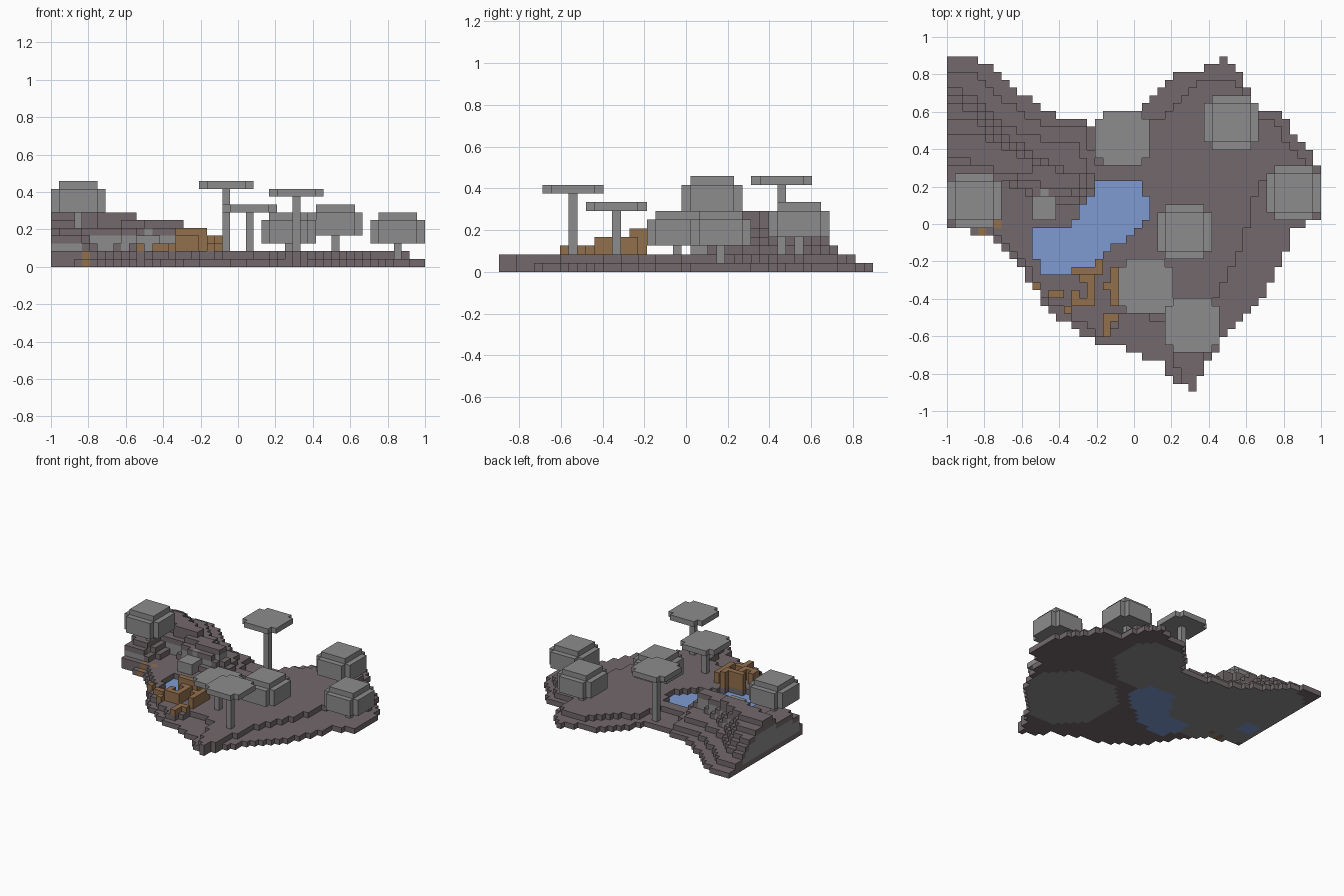
import bpy
import bmesh
import math

U = 1 / 24  # size of one block

old = bpy.data.objects.get("Cube")
if old:
    bpy.data.objects.remove(old, do_unlink=True)


def make_material(name, r, g, b):
    mat = bpy.data.materials.new(name)
    mat.use_nodes = True
    mat.diffuse_color = (r, g, b, 1)
    bsdf = next(n for n in mat.node_tree.nodes if n.type == "BSDF_PRINCIPLED")
    bsdf.inputs["Base Color"].default_value = (r, g, b, 1)
    bsdf.inputs["Roughness"].default_value = 0.9
    return mat


soil = make_material("soil taupe", .17, .14, .145)
stone = make_material("stone gray", .265, .265, .265)
water = make_material("water blue", .21, .33, .65)
wood = make_material("wood brown", .29, .16, .075)
SOIL, STONE, WATER, WOOD = range(4)

# Contours of the island, in block units, from the shore up to the ridge
shore = [(-24, 22), (-20, 22), (-20, 20.9), (-18, 20), (-16, 18), (-13, 16),
         (-10, 14), (-6, 13), (-5, 12), (0, 13), (1, 15), (3, 17), (5, 19),
         (9, 20.1), (11, 20.2), (11, 22), (12, 22), (12, 20.2), (13, 20.1),
         (14, 19), (15, 17), (15, 15), (19, 15), (20, 12), (22, 10), (24, 7),
         (24, 1), (22, 0), (20, -1), (19, -5), (17, -8), (16, -10), (14, -12),
         (12, -14), (10, -17), (8, -20.9), (8, -22), (7, -22), (7, -20.9),
         (5, -20), (4, -18), (1, -17), (-1, -16), (-5, -15), (-8, -13),
         (-11, -11), (-13, -8), (-14, -6), (-16, -4), (-18, -2), (-21, -1),
         (-24, 0)]
plain = [(-24, 20), (-20, 19), (-17, 16), (-12, 13), (-6, 12), (-5, 7),
         (0, 8), (1, 12), (5, 15), (8, 18), (12, 19), (14, 17), (14, 14),
         (18, 14), (19, 11), (22, 8), (20, 7), (17, 7), (15, 2), (14, -2),
         (10, -10), (9, -18), (8, -21), (7, -21), (5, -18), (4, -13),
         (1, -11), (-2, -11), (-3, -15), (-5, -14), (-9, -11), (-12, -9),
         (-13, -6), (-15, -4), (-18, -1), (-24, 0)]
# The hill carries a ledge in the west and wraps around a hollow
foot = [(-24, 18), (-20, 16), (-17, 13), (-12, 11), (-7, 10), (-5, 6),
        (-6, 4), (-9, 2), (-13, 3), (-17, 6), (-18, 5), (-19, 1), (-24, 0)]
slope = [(-24, 17), (-20, 15), (-17, 12), (-11, 8), (-6, 6), (-7, 4),
         (-11, 3), (-13, 4), (-17, 6), (-19, 5), (-20, 1), (-24, 1)]
terrace = [(-24, 16), (-20, 14), (-18, 12), (-15, 10), (-9, 6), (-7, 5),
           (-8, 4), (-13, 4), (-17, 6), (-20, 5), (-20, 2), (-23, 2), (-24, 4)]
crest = [(-24, 14), (-20, 13), (-18, 11), (-13, 8), (-7, 6), (-7, 4),
         (-12, 5), (-17, 7), (-24, 8)]
ridge = [(-24, 12), (-20, 11.5), (-17, 10), (-13, 8), (-13, 6), (-18, 7), (-24, 9)]
lake = [(-13, -1), (-13, -4.5), (-12, -4.5), (-12, -6), (-7, -6), (-4, -4),
        (0, -1), (2, 1), (2, 3), (0, 6), (-4, 6), (-6, 3), (-8, 0), (-11, 0)]


def inside(poly, x, y):
    hit = False
    for (ax, ay), (bx, by) in zip(poly, poly[1:] + poly[:1]):
        if (ay > y) != (by > y) and x < ax + (y - ay) * (bx - ax) / (by - ay):
            hit = not hit
    return hit


# Column heights, top colours and the wooden posts south of the lake
height, colour = {}, {}
levels = [plain, foot, slope, terrace, crest, ridge]
for i in range(-24, 24):
    for j in range(-21, 22):
        x, y = i + .5, j + .01
        if not inside(shore, x, y):
            continue
        height[i, j] = 1 + max([n + 1 for n, p in enumerate(levels) if inside(p, x, y)], default=0)
        colour[i, j] = SOIL
        if inside(lake, x, y):
            height[i, j], colour[i, j] = 1, WATER
        elif math.hypot(x + 11.5, y - 2.5) < 1.8:
            height[i, j], colour[i, j] = max(4, height[i, j]), STONE

for cell in [(-18, 0), (-20, -1), (-20, 0)]:
    if cell in colour:
        colour[cell] = WOOD

posts = [(-13, -13, -9, -8, 3), (-11, -10, -9, -9, 3), (-8, -6, -10, -10, 4),
         (-8, -8, -9, -9, 4), (-6, -6, -9, -8, 4), (-8, -5, -6, -6, 5),
         (-5, -5, -5, -5, 5), (-7, -6, -7, -7, 4), (-3, -3, -10, -6, 4),
         (-4, -4, -8, -8, 4), (-4, -4, -14, -12, 3), (-9, -9, -11, -11, 3),
         (-3, -3, -12, -12, 3)]
posted = set()
for i0, i1, j0, j1, h in posts:
    for i in range(i0, i1 + 1):
        for j in range(j0, j1 + 1):
            if (i, j) in height:
                height[i, j], colour[i, j] = h, WOOD
                posted.add((i, j))


def underside_colour(i, j):
    if colour[i, j] == WATER or math.hypot(i + 22, j - 5) < 1.5:
        return WATER
    if colour[i, j] == WOOD and (i, j) not in posted:
        return WOOD
    patches = [(3, 9, 6), (6, 12, 6), (9, -7, 9), (-14, 9, 13)]
    return STONE if any(math.hypot(i - a, j - b) < r for a, b, r in patches) else SOIL


def side_colour(i, j, z):
    # Posts stand on soil; the middle layers of the hill are bare rock
    if (i, j) in posted and z < 2:
        return SOIL
    if colour[i, j] == SOIL and 1 <= z <= 4 and height[i, j] - z >= 2:
        return STONE
    return colour[i, j]


# Terrain: visible block faces only
bm = bmesh.new()


def quad(corners, mat):
    face = bm.faces.new([bm.verts.new((x * U, y * U, z * U)) for x, y, z in corners])
    face.material_index = mat


for (i, j), h in height.items():
    x0, x1, y0, y1 = i, i + 1, j - .5, j + .5
    ring = [(x0, y0), (x1, y0), (x1, y1), (x0, y1)]
    quad([(x, y, h) for x, y in ring], colour[i, j])
    quad([(x, y, 0) for x, y in reversed(ring)], underside_colour(i, j))
    for k, (di, dj) in enumerate([(0, -1), (1, 0), (0, 1), (-1, 0)]):
        a, b = ring[k], ring[(k + 1) % 4]
        for z in range(height.get((i + di, j + dj), 0), h):
            quad([(*a, z), (*b, z), (*b, z + 1), (*a, z + 1)], side_colour(i, j, z))

bmesh.ops.remove_doubles(bm, verts=bm.verts, dist=1e-5)
mesh = bpy.data.meshes.new("terrain")
bm.to_mesh(mesh)
bm.free()
for mat in (soil, stone, water, wood):
    mesh.materials.append(mat)
bpy.context.collection.objects.link(bpy.data.objects.new("terrain", mesh))


def prism(bm, outline, z0, z1):
    base = bm.faces.new([bm.verts.new((x * U, y * U, z0 * U)) for x, y in outline])
    ext = bmesh.ops.extrude_face_region(bm, geom=[base], use_keep_orig=True)
    top = [v for v in ext["geom"] if isinstance(v, bmesh.types.BMVert)]
    bmesh.ops.translate(bm, verts=top, vec=(0, 0, (z1 - z0) * U))


def square(cx, cy, r):
    return [(cx - r, cy - r), (cx + r, cy - r), (cx + r, cy + r), (cx - r, cy + r)]


def notched(cx, cy, r):
    """Square outline with one block missing at every corner."""
    n = r - 1
    corners = [(-n, -r), (n, -r), (n, -n), (r, -n), (r, n), (n, n),
               (n, r), (-n, r), (-n, n), (-r, n), (-r, -n), (-n, -n)]
    return [(cx + x, cy + y) for x, y in corners]


def tree(name, cx, cy, z0, bushy):
    bm = bmesh.new()
    ground = height[math.floor(cx), round(cy)]
    prism(bm, square(cx, cy, .5), ground, z0)
    prism(bm, notched(cx, cy, 3.5), z0, z0 + (3 if bushy else 1))
    if bushy:
        prism(bm, square(cx, cy, 2.5), z0 + 3, z0 + 4)
    bmesh.ops.recalc_face_normals(bm, faces=bm.faces)
    mesh = bpy.data.meshes.new(name)
    bm.to_mesh(mesh)
    bm.free()
    mesh.materials.append(stone)
    bpy.context.collection.objects.link(bpy.data.objects.new(name, mesh))


# Bushy trees have thick crowns, flat trees a single-layer crown
tree("bushy_tree_hill", -20.5, 3, 7, True)
tree("bushy_tree_middle", 6.5, -1, 3, True)
tree("bushy_tree_back", 12.5, 13, 4, True)
tree("bushy_tree_side", 20.5, 4, 3, True)
tree("flat_tree_back", -1.5, 11, 10, False)
tree("flat_tree_middle", 1.5, -8, 7, False)
tree("flat_tree_front", 7.5, -13, 9, False)
